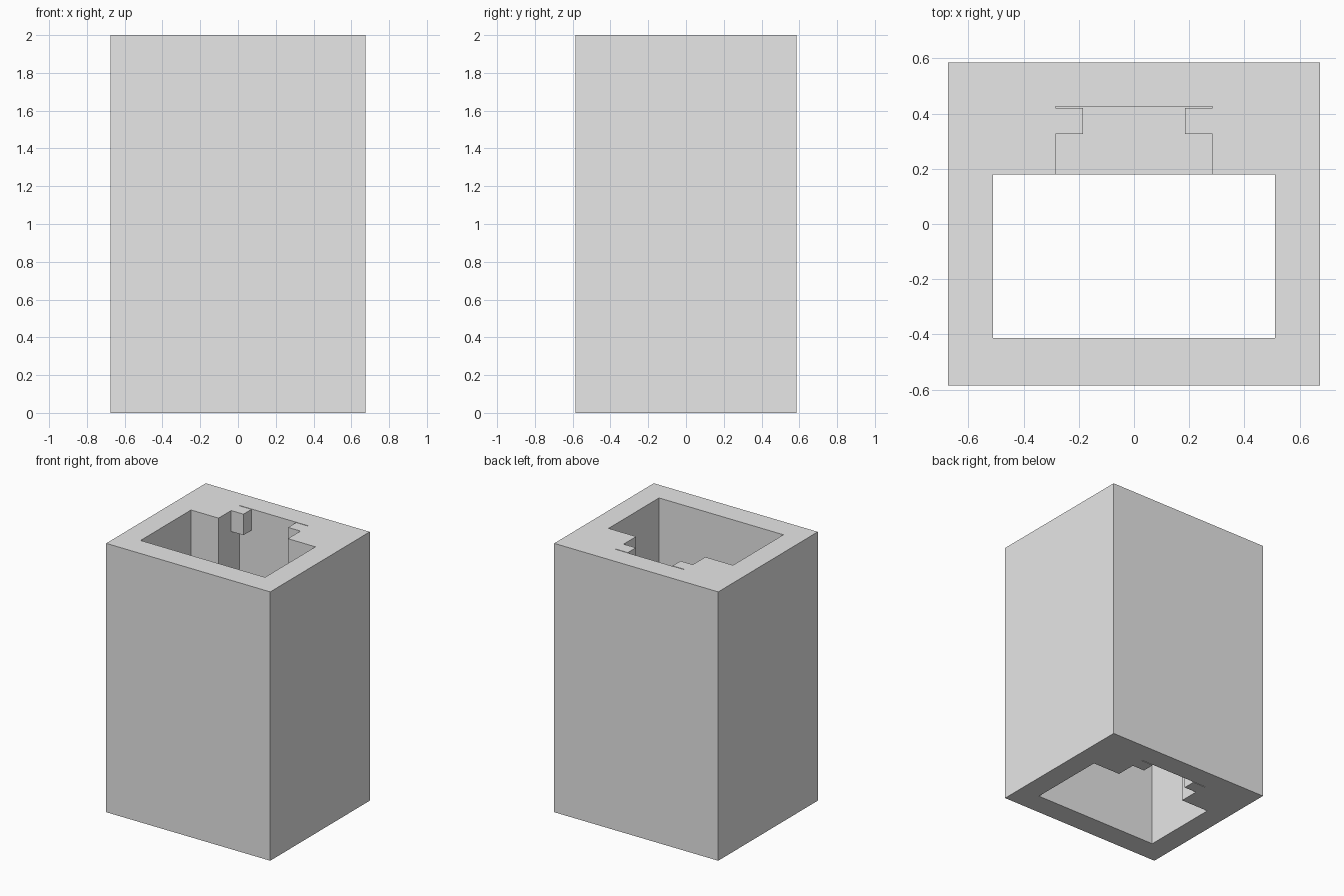
import bpy
import bmesh

cube = bpy.data.objects.get("Cube")
if cube:
    bpy.data.objects.remove(cube, do_unlink=True)

WIDTH, DEPTH, HEIGHT = 1.35, 1.17, 2.0
POCKET_X, POCKET_BACK = 0.285, 0.426
LIP_X, LIP_FRONT, LIP_BACK = 0.184, 0.327, 0.421
LIP_HEIGHT, POCKET_DEPTH = 0.156, 0.6

grey = bpy.data.materials.new("light grey")
grey.use_nodes = True
colour = (0.8, 0.8, 0.8, 1)
grey.diffuse_color = colour
grey.node_tree.nodes["Principled BSDF"].inputs["Base Color"].default_value = colour


def prism(name, outline, z0, z1):
    """Extrude a flat outline from z0 up to z1."""
    bm = bmesh.new()
    face = bm.faces.new([bm.verts.new((x, y, z0)) for x, y in outline])
    top = bmesh.ops.extrude_face_region(bm, geom=[face])["geom"]
    verts = [v for v in top if isinstance(v, bmesh.types.BMVert)]
    bmesh.ops.translate(bm, verts=verts, vec=(0, 0, z1 - z0))
    bmesh.ops.recalc_face_normals(bm, faces=bm.faces)
    mesh = bpy.data.meshes.new(name)
    bm.to_mesh(mesh)
    bm.free()
    mesh.materials.append(grey)
    obj = bpy.data.objects.new(name, mesh)
    bpy.context.collection.objects.link(obj)
    return obj


def rect(x, y0, y1):
    return [(-x, y0), (x, y0), (x, y1), (-x, y1)]


def cut(body, cutter):
    """Subtract the cutter and discard it."""
    mod = body.modifiers.new("cut", "BOOLEAN")
    mod.operation, mod.solver, mod.object = "DIFFERENCE", "EXACT", cutter
    bpy.context.view_layer.objects.active = body
    bpy.ops.object.modifier_apply(modifier=mod.name)
    bpy.data.objects.remove(cutter, do_unlink=True)


# Outer block with the rectangular passage
body = prism("block_body", rect(WIDTH / 2, -DEPTH / 2, DEPTH / 2), 0, HEIGHT)
cut(body, prism("passage", rect(0.512, -0.414, 0.179), -0.1, HEIGHT + 0.1))

# Mouth outline: a lip on each side with a thin slot behind it
half = [(POCKET_X, 0), (POCKET_X, LIP_FRONT), (LIP_X, LIP_FRONT),
        (LIP_X, LIP_BACK), (POCKET_X, LIP_BACK), (POCKET_X, POCKET_BACK)]
mouth = half + [(-x, y) for x, y in reversed(half)]

# Matching pockets in the back wall, at the top and the bottom
pocket = rect(POCKET_X, 0, POCKET_BACK)
cut(body, prism("upper_pocket", pocket, HEIGHT - POCKET_DEPTH, HEIGHT - LIP_HEIGHT))
cut(body, prism("upper_mouth", mouth, HEIGHT - LIP_HEIGHT - 0.1, HEIGHT + 0.1))
cut(body, prism("lower_pocket", pocket, LIP_HEIGHT, POCKET_DEPTH))
cut(body, prism("lower_mouth", mouth, -0.1, LIP_HEIGHT + 0.1))
